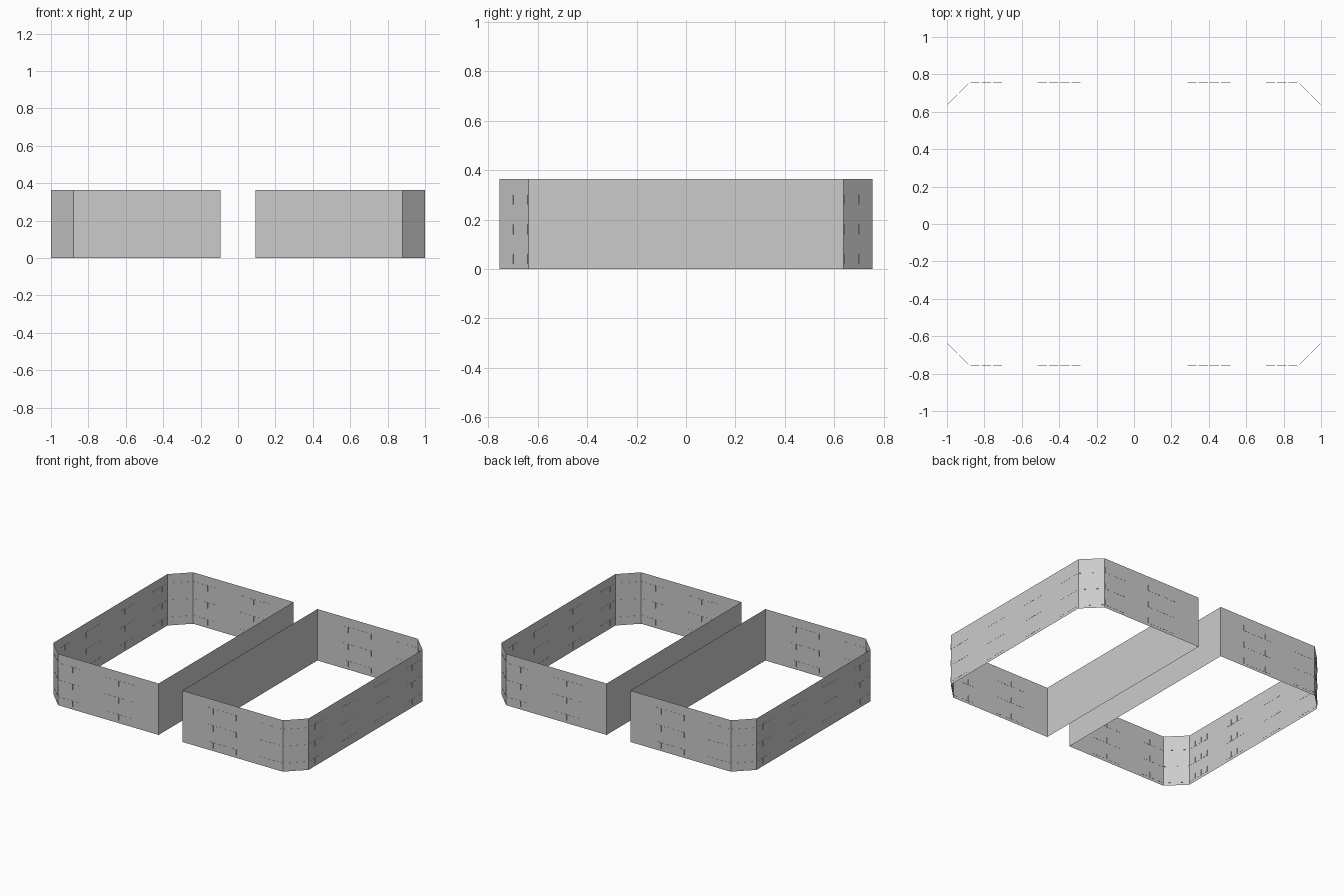
import bpy, bmesh
from mathutils import Vector, Matrix

if "Cube" in bpy.data.objects:
    bpy.data.objects.remove(bpy.data.objects["Cube"])

H = 0.364                      # wall height
X, Y, XI = 1.0, 0.755, 0.093   # outer x, outer y, inner x
CX, CY = 0.88, 0.637           # where the corner chamfers start
WIN_H, PITCH = 0.04, 0.06
FLOORS = (0.02, 0.14, 0.26)


def make_object(name, bm):
    mesh = bpy.data.meshes.new(name)
    bm.to_mesh(mesh)
    bm.free()
    ob = bpy.data.objects.new(name, mesh)
    bpy.context.collection.objects.link(ob)
    return ob


def walls(name, s):
    # open-topped ring of thin outer walls
    pts = [(XI, -Y), (CX, -Y), (X, -CY), (X, CY), (CX, Y), (XI, Y)]
    bm = bmesh.new()
    low = [bm.verts.new((s * x, y, 0)) for x, y in pts]
    top = [bm.verts.new((s * x, y, H)) for x, y in pts]
    n = len(pts)
    for i in range(n):
        j = (i + 1) % n
        f = [low[i], low[j], top[j], top[i]]
        bm.faces.new(f if s > 0 else f[::-1])
    return make_object(name, bm)


def window_row(bm, a, b, count):
    # evenly spaced thin panes along the line a-b, on every floor
    a, b = Vector((*a, 0)), Vector((*b, 0))
    d = b - a
    step = d.length / count
    turn = Matrix.Rotation(Vector((1, 0)).angle_signed(d.xy) * -1, 4, 'Z')
    for z in FLOORS:
        for i in range(count):
            c = a + d * ((i + 0.5) / count) + Vector((0, 0, z + WIN_H / 2))
            size = Matrix.Diagonal((step - 0.01, 0.002, WIN_H, 1))
            bmesh.ops.create_cube(bm, size=1, matrix=Matrix.Translation(c) @ turn @ size)


def windows(name, s):
    bm = bmesh.new()
    for t in (-1, 1):
        # long outer side
        for y in (0.095, 0.455):
            window_row(bm, (s * X, t * y), (s * X, t * (y + 3 * PITCH)), 3)
        # front and back
        window_row(bm, (s * 0.28, t * Y), (s * (0.28 + 4 * PITCH), t * Y), 4)
        window_row(bm, (s * 0.70, t * Y), (s * 0.88, t * Y), 3)
        # chamfered corner
        window_row(bm, (s * CX, t * Y), (s * X, t * CY), 2)
    return make_object(name, bm)


for side, s in (("left", -1), ("right", 1)):
    walls(side + "_block_walls", s)
    windows(side + "_block_windows", s)
